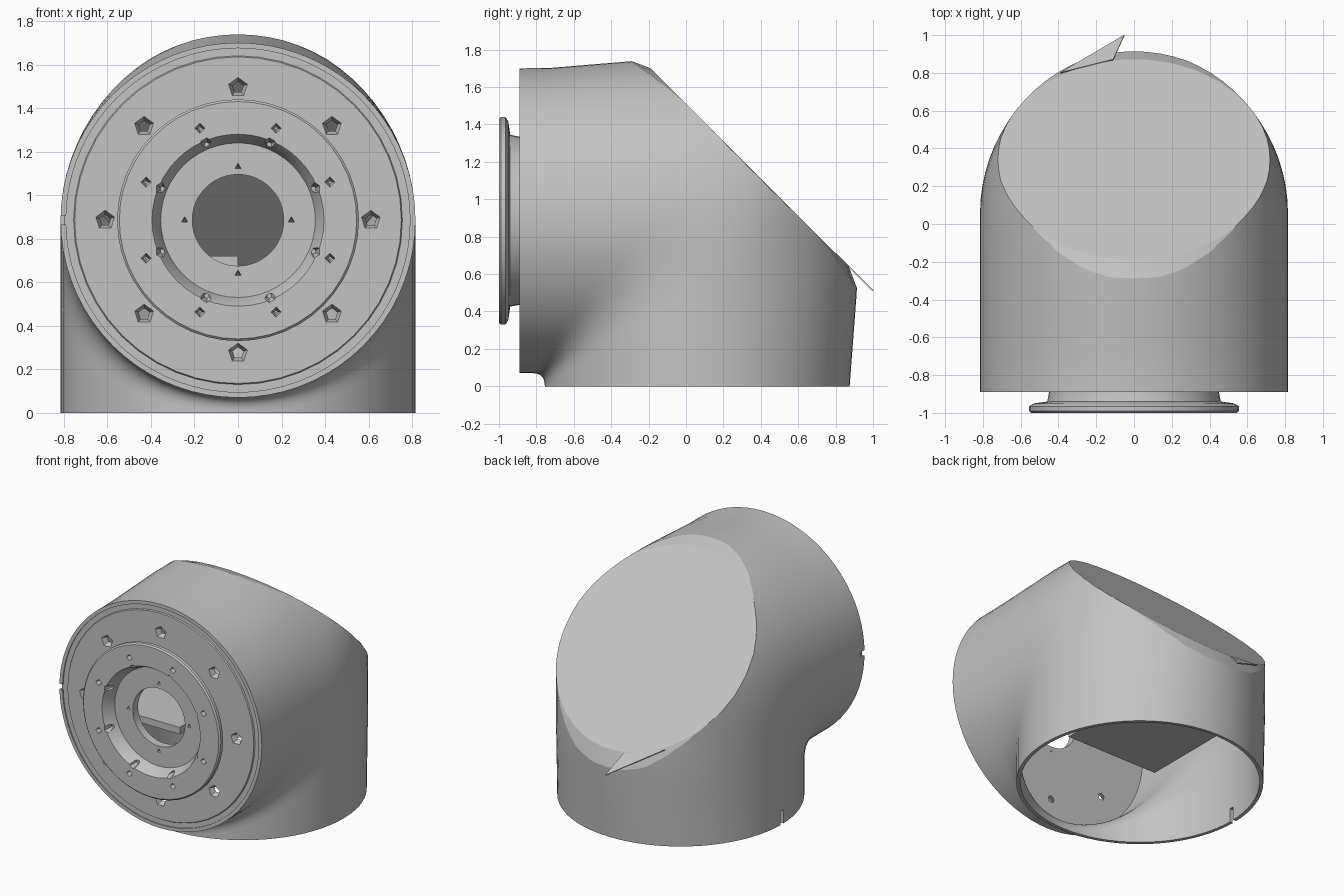
import bpy, bmesh, math
from mathutils import Vector

cube = bpy.data.objects.get("Cube")
if cube:
    bpy.data.objects.remove(cube)

R, YC, ZC, FRONT, SLANT = 0.815, 0.06, 0.885, -0.89, 1.51

grey = bpy.data.materials.new("light_grey")
grey.use_nodes = True
colour = (0.55, 0.55, 0.55, 1)
grey.diffuse_color = colour
grey.node_tree.nodes["Principled BSDF"].inputs["Base Color"].default_value = colour


def finish(name, bm, smooth=None):
    mesh = bpy.data.meshes.new(name)
    bm.to_mesh(mesh)
    bm.free()
    mesh.materials.append(grey)
    obj = bpy.data.objects.new(name, mesh)
    bpy.context.collection.objects.link(obj)
    if smooth:
        activate(obj)
        bpy.ops.object.shade_smooth_by_angle(angle=math.radians(smooth))
    return obj


def activate(obj):
    bpy.ops.object.select_all(action='DESELECT')
    obj.select_set(True)
    bpy.context.view_layer.objects.active = obj


def loft(rows, closed_profile):
    """Skin a closed ring of rows; each row may itself be closed."""
    bm = bmesh.new()
    grid = [[bm.verts.new(p) for p in row] for row in rows]
    n, m = len(grid), len(grid[0])
    for i in range(n):
        a, b = grid[i], grid[(i + 1) % n]
        for j in range(m if closed_profile else m - 1):
            k = (j + 1) % m
            bm.faces.new((a[j], a[k], b[k], b[j]))
    bmesh.ops.recalc_face_normals(bm, faces=bm.faces)
    return bm


def apply(obj, kind, **settings):
    mod = obj.modifiers.new(kind.lower(), kind)
    for key, value in settings.items():
        setattr(mod, key, value)
    activate(obj)
    bpy.ops.object.modifier_apply(modifier=mod.name)


def cut(obj, bm):
    bmesh.ops.recalc_face_normals(bm, faces=bm.faces)
    cutter = finish("cutter", bm)
    cutter.hide_render = True
    apply(obj, 'BOOLEAN', object=cutter, operation='DIFFERENCE', solver='EXACT')
    bpy.data.objects.remove(cutter)


def box(bm, centre, size):
    for v in bmesh.ops.create_cube(bm, size=1)["verts"]:
        v.co = Vector(c + p * s for c, p, s in zip(centre, v.co, size))


def clamp(v):
    return max(0.0, min(1.0, v))


# Elbow shell: straight legs joined by a rounded mitre
def elbow_path(t):
    s, x = math.sin(t), R * math.cos(t)
    y, z = YC + R * s, ZC + R * s
    d = 0.067 + 0.25 * (s + 1)
    pts = [(FRONT + (y - d - FRONT) * i / 8, z) for i in range(8)]
    for i in range(9):
        u = i / 8
        pts.append((y - d * (1 - u) ** 2, z - d * u ** 2))
    pts += [(y, (z - d) * (1 - i / 8)) for i in range(1, 9)]
    out = []
    for py, pz in pts:
        swell = 0.045 * max(s, 0) ** 2 * clamp((py + 0.75) / 0.5) * clamp(pz / 0.55)
        out.append((x, py + swell, pz + swell))
    return out


def slice_off(bm, point, normal):
    geom = bm.verts[:] + bm.edges[:] + bm.faces[:]
    res = bmesh.ops.bisect_plane(bm, geom=geom, dist=1e-5, plane_co=point,
                                 plane_no=normal, clear_outer=True)
    edges = [e for e in res["geom_cut"]
             if isinstance(e, bmesh.types.BMEdge) and e.is_boundary]
    if len(edges) > 2:
        bmesh.ops.holes_fill(bm, edges=edges, sides=0)


bm = loft([elbow_path(math.tau * i / 72) for i in range(72)], False)

# Slanted flat at the back and its chamfered edge
normal = Vector((0, 1, 1)).normalized()
along = Vector((0, 1, -1)).normalized()
centre = Vector((0, 0.34, SLANT - 0.34))
slice_off(bm, centre, normal)
for i in range(32):
    t = math.tau * i / 32
    radial = Vector((1, 0, 0)) * math.cos(t) + along * math.sin(t)
    rim = centre + Vector((0.715, 0, 0)) * math.cos(t) + along * 0.75 * math.sin(t)
    tilt = math.radians(24 + 8 * abs(math.cos(t)))
    slice_off(bm, rim, normal * math.cos(tilt) + radial * math.sin(tilt))
bmesh.ops.recalc_face_normals(bm, faces=bm.faces)
flat = max(bm.faces, key=lambda f: f.calc_area())
if flat.normal.dot(normal) < 0:
    bmesh.ops.reverse_faces(bm, faces=bm.faces)
shell = finish("elbow_shell", bm)
apply(shell, 'SOLIDIFY', thickness=0.025, offset=-1)

# Locating notches in both open rims
bm = bmesh.new()
box(bm, (-R, YC, 0.03), (0.12, 0.035, 0.14))
box(bm, (-R, FRONT, ZC), (0.12, 0.08, 0.04))
cut(shell, bm)
activate(shell)
bpy.ops.object.shade_smooth_by_angle(angle=math.radians(20))

# Front plate with raised flange, recess and central opening
profile = [(0.21, -0.91), (0.355, -0.91), (0.385, -0.985), (0.395, -1.0),
           (0.545, -1.0), (0.555, -0.99), (0.555, -0.965), (0.53, -0.95),
           (0.46, -0.94), (0.455, -0.92), (0.45, -0.89), (0.75, -0.89),
           (0.755, -0.882), (0.80, -0.882), (0.80, -0.85), (0.21, -0.85)]
rows = []
for i in range(48):
    t = math.tau * i / 48
    rows.append([(r * math.cos(t), y, ZC + r * math.sin(t)) for r, y in profile])
plate = finish("front_plate", loft(rows, True))


# Bolt holes in circles around the opening
def pits(bm, count, turn, ring, y, size, sides):
    for i in range(count):
        t = math.tau * (i + turn) / count
        res = bmesh.ops.create_cone(bm, cap_ends=True, segments=sides,
                                    radius1=size, radius2=size * 0.35, depth=0.07)
        for v in res["verts"]:
            px, py, pz = v.co
            v.co = (px + ring * math.cos(t), y + 0.025 + pz, ZC + py + ring * math.sin(t))


bm = bmesh.new()
pits(bm, 8, 0, 0.61, -0.89, 0.05, 5)
pits(bm, 8, 0.5, 0.375, -1.0, 0.035, 6)
pits(bm, 8, 0.5, 0.457, -1.0, 0.026, 4)
pits(bm, 4, 0, 0.245, -0.91, 0.018, 3)
cut(plate, bm)
activate(plate)
bpy.ops.object.shade_smooth_by_angle(angle=math.radians(25))

# Internal shelf
bm = bmesh.new()
box(bm, (-0.37, -0.21, 0.695), (0.74, 0.92, 0.05))
shelf = finish("inner_shelf", bm)

# Thin sliver sticking out past the slanted flat
bm = bmesh.new()
bm.faces.new([bm.verts.new((x, y, SLANT - y))
              for x, y in ((-0.39, 0.80), (-0.11, 0.87), (-0.05, 1.0))])
sliver = finish("edge_sliver", bm)
apply(sliver, 'SOLIDIFY', thickness=0.008, offset=0)
